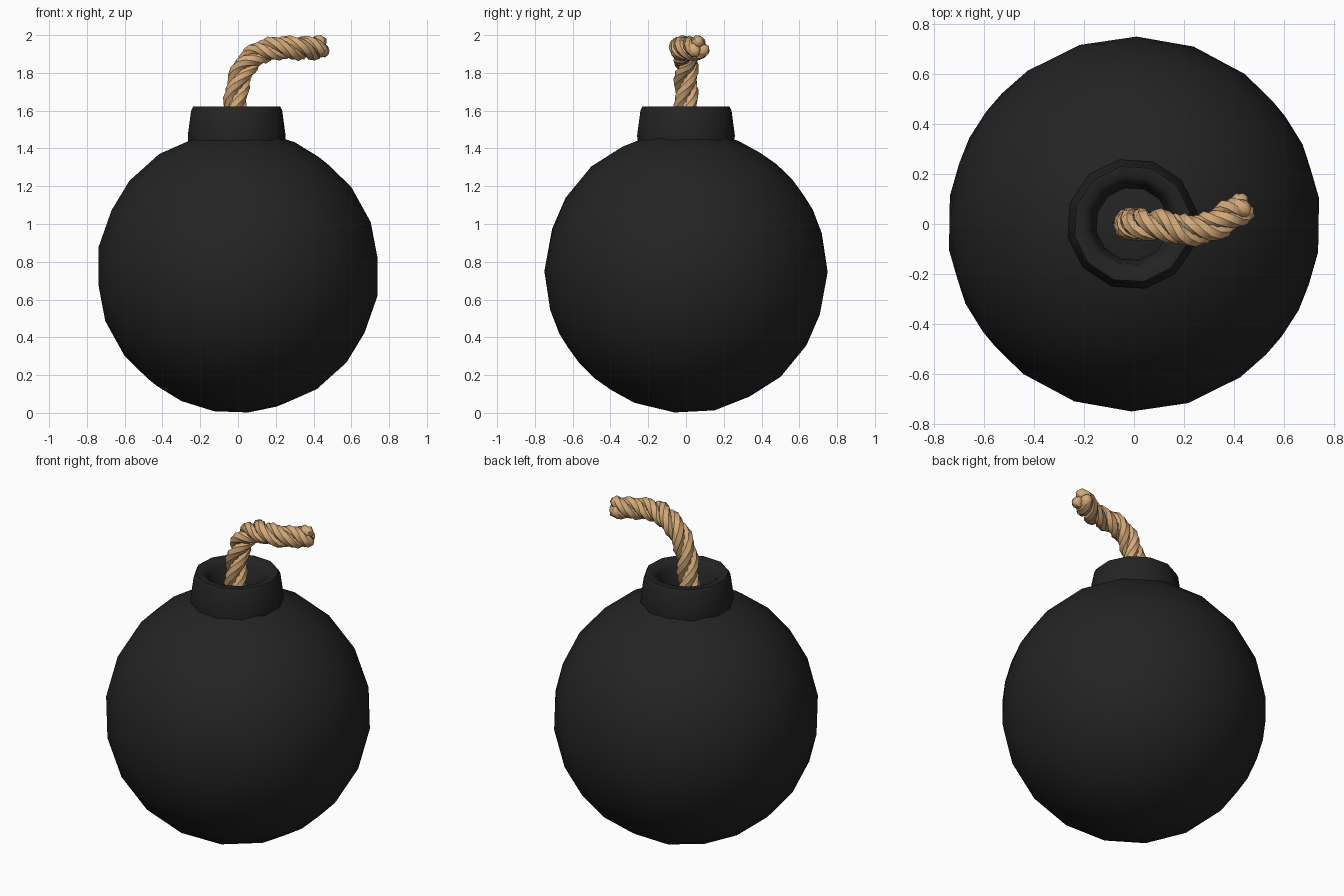
import bpy, bmesh, math
from mathutils import Vector, Matrix

cube = bpy.data.objects.get("Cube")
if cube:
    bpy.data.objects.remove(cube)


def make_material(name, rgb):
    mat = bpy.data.materials.new(name)
    mat.use_nodes = True
    mat.diffuse_color = (*rgb, 1)
    mat.node_tree.nodes["Principled BSDF"].inputs["Base Color"].default_value = (*rgb, 1)
    return mat


def finish(bm, name, mat, angle):
    bmesh.ops.recalc_face_normals(bm, faces=bm.faces)
    mesh = bpy.data.meshes.new(name)
    bm.to_mesh(mesh)
    bm.free()
    obj = bpy.data.objects.new(name, mesh)
    bpy.context.collection.objects.link(obj)
    mesh.materials.append(mat)
    bpy.ops.object.select_all(action='DESELECT')
    obj.select_set(True)
    bpy.context.view_layer.objects.active = obj
    bpy.ops.object.shade_smooth_by_angle(angle=math.radians(angle))
    return obj


def bridge(bm, rings):
    for a, b in zip(rings, rings[1:]):
        n = len(a)
        for i in range(n):
            j = (i + 1) % n
            bm.faces.new((a[i], a[j], b[j], b[i]))


black = make_material("iron black", (0.017, 0.017, 0.017))
tan = make_material("rope tan", (0.66, 0.40, 0.19))

# Round body, a low-poly ball turned slightly off its axis
bm = bmesh.new()
turn = Matrix.Rotation(0.17, 4, 'Y') @ Matrix.Rotation(0.3, 4, 'Z')
bmesh.ops.create_icosphere(bm, subdivisions=3, radius=0.75,
                           matrix=Matrix.Translation((0, 0, 0.748)) @ turn)
finish(bm, "bomb_body", black, 60)

# Collar with a rounded rim and a hollow mouth
bm = bmesh.new()
profile = [(0.2, 1.44), (0.262, 1.44), (0.264, 1.47), (0.246, 1.6), (0.235, 1.622),
           (0.195, 1.622), (0.165, 1.59), (0.145, 1.46)]
rings = []
for r, z in profile:
    rings.append([bm.verts.new((r * math.cos(a) - 0.007, r * math.sin(a), z))
                  for a in (math.tau * i / 12 + 0.2 for i in range(12))])
bridge(bm, rings)
finish(bm, "collar", black, 50)

# Fuse centre line
points = [Vector(p) for p in (
    (-0.015, 0, 1.44), (-0.015, 0, 1.58), (-0.005, 0, 1.72), (0.04, 0, 1.84),
    (0.12, -0.005, 1.91), (0.21, -0.025, 1.932), (0.31, -0.01, 1.93), (0.39, 0.04, 1.93),
    (0.45, 0.073, 1.935))]


def path_point(t):
    s = t * (len(points) - 1)
    i = min(int(s), len(points) - 2)
    f = s - i
    p0, p1 = points[max(i - 1, 0)], points[i]
    p2, p3 = points[i + 1], points[min(i + 2, len(points) - 1)]
    return 0.5 * (2 * p1 + (p2 - p0) * f + (2 * p0 - 5 * p1 + 4 * p2 - p3) * f ** 2
                  + (3 * p1 - p0 - 3 * p2 + p3) * f ** 3)


# Three strands twisted around the centre line
steps, sides, turns = 30, 7, 2.6
for strand in range(3):
    bm = bmesh.new()
    centres, normal = [], Vector((1, 0, 0))
    for k in range(steps + 1):
        t = k / steps
        tangent = (path_point(min(t + 0.01, 1)) - path_point(max(t - 0.01, 0))).normalized()
        normal = (normal - tangent * normal.dot(tangent)).normalized()
        side = tangent.cross(normal)
        a = math.tau * (strand / 3 + turns * t)
        offset = 0.031 * (normal * math.cos(a) + side * math.sin(a))
        centres.append((path_point(t) + offset, offset.normalized(), tangent))
    rings = []
    for k, (centre, out, tangent) in enumerate(centres):
        ahead = centres[min(k + 1, steps)][0] - centres[max(k - 1, 0)][0]
        ahead.normalize()
        across = ahead.cross(out).normalized()
        up = across.cross(ahead)
        r = 0.026 if k == steps else 0.037
        rings.append([bm.verts.new(centre + r * (up * math.cos(b) + across * math.sin(b)))
                      for b in (math.tau * i / sides for i in range(sides))])
    bridge(bm, rings)
    bm.faces.new(rings[0])
    # Pointed end of the strand
    tip = bm.verts.new(centres[-1][0] + 0.012 * centres[-1][2])
    for i in range(sides):
        bm.faces.new((rings[-1][i], rings[-1][(i + 1) % sides], tip))
    finish(bm, "fuse_strand_" + str(strand + 1), tan, 50)
